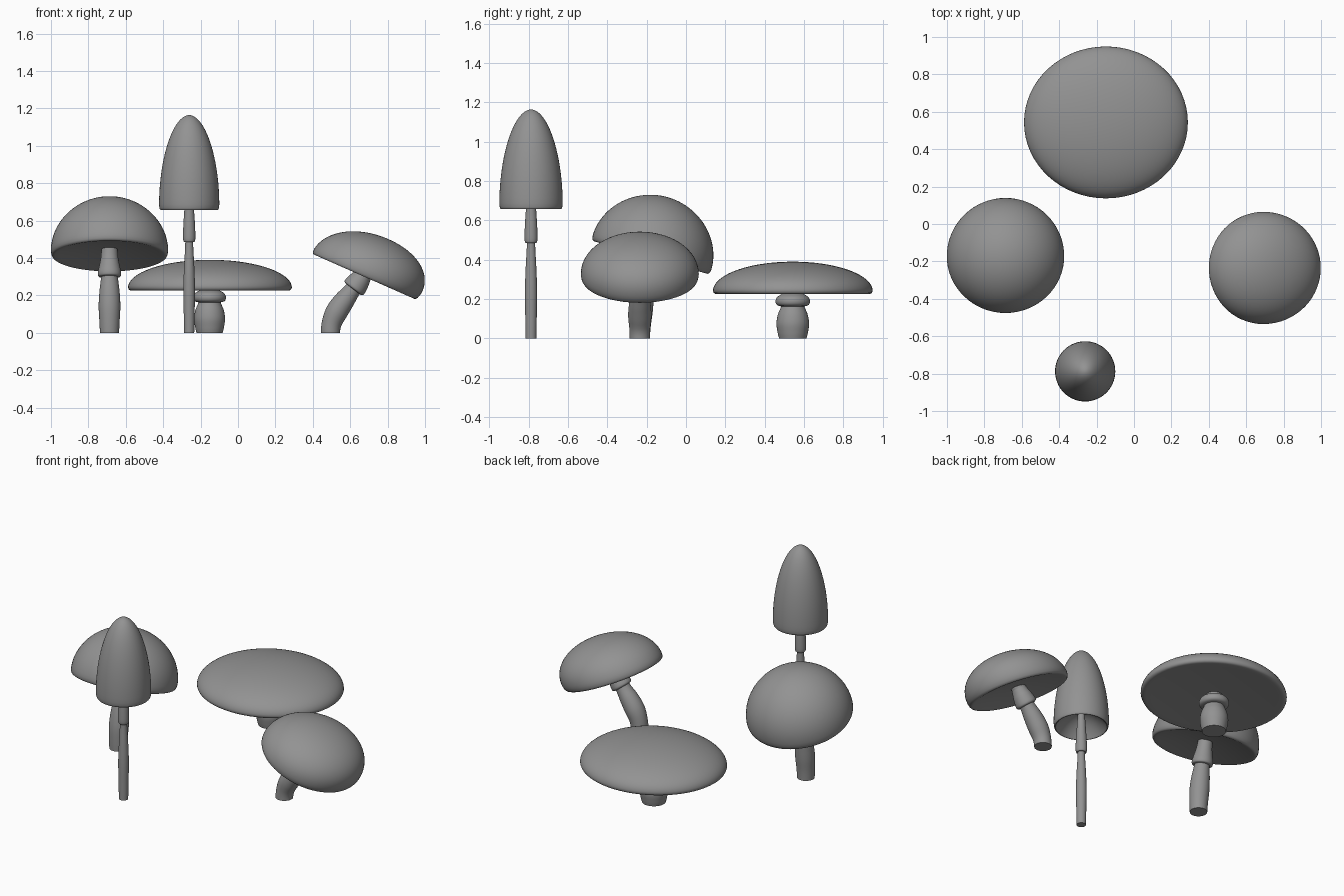
import bpy, bmesh, math
from mathutils import Vector, Matrix
from mathutils.geometry import interpolate_bezier

if "Cube" in bpy.data.objects:
    bpy.data.objects.remove(bpy.data.objects["Cube"])

SEG = 64
grey = bpy.data.materials.new("dark_grey")
grey.diffuse_color = (0.29, 0.29, 0.29, 1)
grey.use_nodes = True
grey.node_tree.nodes["Principled BSDF"].inputs["Base Color"].default_value = grey.diffuse_color


def catmull(pts, n=6):
    """Smooth a short list of (radius, height) points."""
    p = [Vector(a) for a in pts]
    p = [p[0] * 2 - p[1]] + p + [p[-1] * 2 - p[-2]]
    out = []
    for i in range(1, len(p) - 2):
        a, b, c, d = p[i - 1:i + 3]
        for k in range(n):
            t = k / n
            out.append(0.5 * (2 * b + (c - a) * t + (2 * a - 5 * b + 4 * c - d) * t * t
                              + (3 * b - a - 3 * c + d) * t ** 3))
    return out + [p[-2]]


def skin(name, rings):
    """Skin a list of vertex rings; a one-point ring is a pole."""
    bm = bmesh.new()
    vr = [[bm.verts.new(c) for c in r] for r in rings]
    for a, b in zip(vr, vr[1:]):
        for i in range(SEG):
            j = (i + 1) % SEG
            if len(a) == 1:
                bm.faces.new((a[0], b[j], b[i]))
            elif len(b) == 1:
                bm.faces.new((a[i], a[j], b[0]))
            else:
                bm.faces.new((a[i], a[j], b[j], b[i]))
    for r in (vr[0], vr[-1]):
        if len(r) > 1:
            bm.faces.new(r)
    bmesh.ops.recalc_face_normals(bm, faces=bm.faces)
    me = bpy.data.meshes.new(name)
    bm.to_mesh(me)
    bm.free()
    me.materials.append(grey)
    ob = bpy.data.objects.new(name, me)
    bpy.context.collection.objects.link(ob)
    bpy.ops.object.select_all(action='DESELECT')
    ob.select_set(True)
    bpy.context.view_layer.objects.active = ob
    bpy.ops.object.shade_smooth_by_angle(angle=math.radians(40))
    return ob


def circle(r):
    return [Vector((r * math.cos(2 * math.pi * i / SEG), r * math.sin(2 * math.pi * i / SEG), 0))
            for i in range(SEG)]


def sweep(name, path, profile):
    """Sweep (radius, length along path) points along a curved stem line."""
    line = interpolate_bezier(*[Vector(p) for p in path], 80)
    rings = []
    for r, s in catmull(profile):
        i, rest = 0, s
        while i < len(line) - 2 and rest > (line[i + 1] - line[i]).length:
            rest -= (line[i + 1] - line[i]).length
            i += 1
        tan = (line[i + 1] - line[i]).normalized()
        if s <= 0:
            tan = Vector((0, 0, 1))
        q = Vector((0, 0, 1)).rotation_difference(tan)
        rings.append([line[i] + tan * rest + q @ c for c in circle(r)])
    return skin(name, rings)


def cap(name, rx, ry, lip, dome, hollow, power, pos, tilt=(0, 0), slump=0):
    """Dome with a rounded lip and a hollow underside; pos is the rim centre."""
    prof = [(r, hollow * (1 - (r / 0.93) ** 2)) for r in (0, .15, .3, .45, .6, .75, .86, .93)]
    prof += [(.955, 0), (.975, lip * .12), (.99, lip * .4)]
    for i in range(25):
        a = i / 24 * math.pi / 2
        prof.append((max(math.cos(a), 0) ** (2 / power), lip + dome * math.sin(a) ** (2 / power)))
    prof[-1] = (0, lip + dome)
    rot = (Matrix.Rotation(math.radians(tilt[1]), 3, 'Y') @ Matrix.Rotation(math.radians(tilt[0]), 3, 'X'))
    rings = []
    for r, h in prof:
        pts = circle(r) if r > 1e-5 else [Vector((0, 0, 0))]
        rings.append([Vector(pos) + rot @ Vector((c.x * rx + slump * h, c.y * ry, h)) for c in pts])
    return skin(name, rings)


# left mushroom, tilted towards the back
path = [(-.687, -.235, 0), (-.687, -.235, .15), (-.687, -.205, .30), (-.687, -.168, .47)]
cap("left_cap", .314, .314, .027, .292, .035, 1.97, (-.687, -.18, .411), (-16, 0))
sweep("left_stem", path, [(.051, 0), (.054, .06), (.058, .14), (.054, .22), (.045, .30), (.043, .38), (.043, .47)])
sweep("left_ring", path, [(.05, .300), (.060, .306), (.062, .325), (.055, .36), (.046, .41), (.043, .455)])

# right mushroom, leaning to the right
path = [(.494, -.235, 0), (.494, -.235, .12), (.61, -.235, .20), (.70, -.235, .36)]
cap("right_cap", .309, .30, .03, .206, .03, 2.08, (.674, -.235, .30), (0, 23.8), .17)
sweep("right_stem", path, [(.051, 0), (.053, .05), (.059, .12), (.055, .19), (.045, .26), (.043, .33), (.043, .41)])
sweep("right_ring", path, [(.05, .268), (.061, .274), (.063, .29), (.057, .325), (.05, .35), (.044, .375)])

# tall front mushroom with a bullet cap
path = [(-.261, -.788, z) for z in (0, .26, .52, .78)]
cap("tall_cap", .161, .161, .03, .477, .10, 1.92, (-.261, -.788, .657))
sweep("tall_stem", path, [(.027, 0), (.029, .1), (.031, .24), (.027, .36), (.021, .48), (.021, .62), (.021, .77)])
sweep("tall_ring", path, [(.026, .485), (.031, .492), (.033, .515), (.031, .58), (.027, .64), (.024, .70)])

# wide flat mushroom at the back
path = [(-.152, .543, z) for z in (0, .085, .17, .255)]
cap("wide_cap", .438, .406, .016, .149, .016, 2.0, (-.15, .543, .225))
sweep("wide_stem", path, [(.07, 0), (.077, .03), (.083, .075), (.076, .12), (.060, .16), (.048, .20), (.046, .25)])
sweep("wide_ring", path, [(.055, .162), (.076, .167), (.086, .178), (.087, .195), (.077, .212), (.052, .227)])
